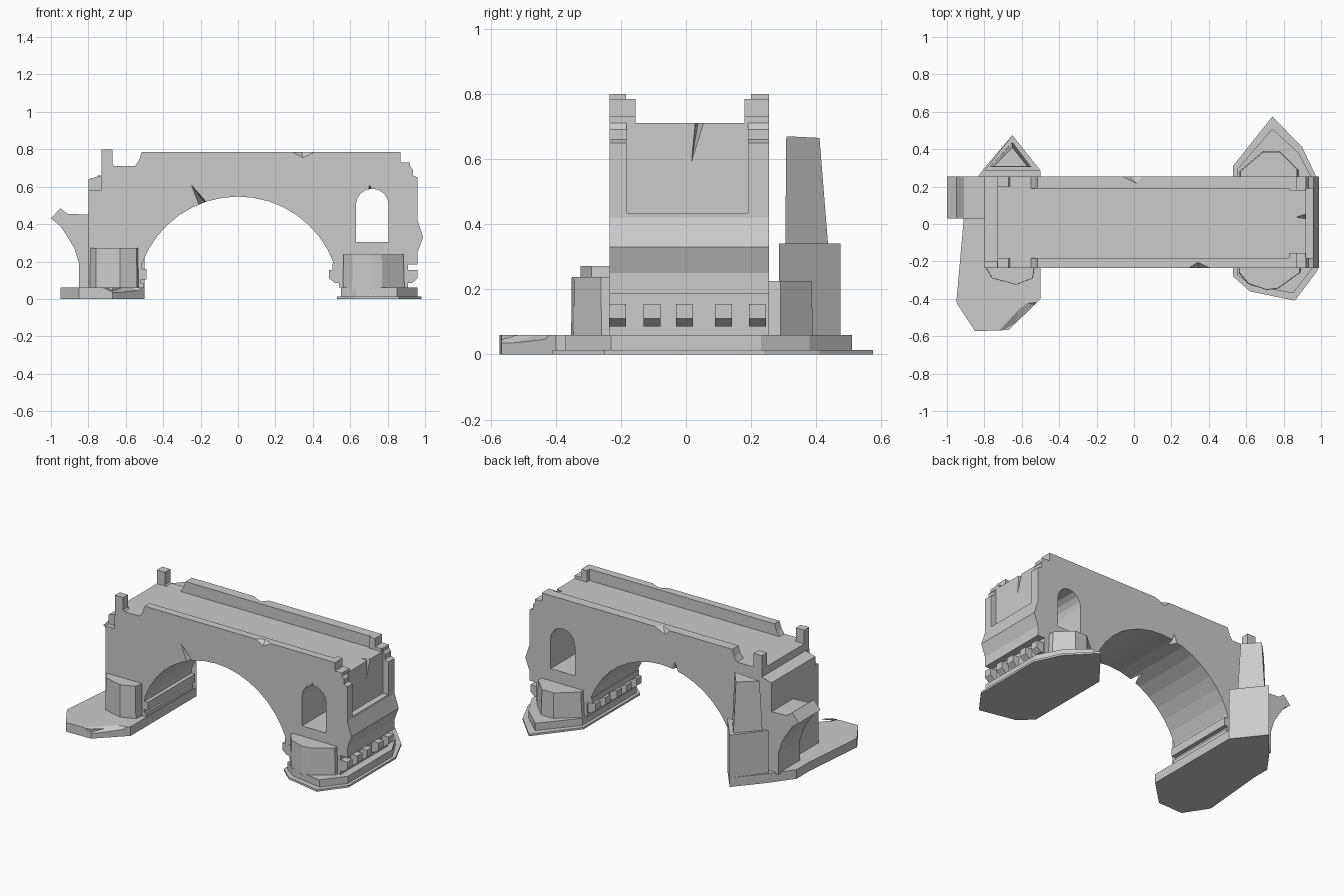
import bpy, bmesh, math
from mathutils import Vector

cube = bpy.data.objects.get("Cube")
if cube:
    bpy.data.objects.remove(cube, do_unlink=True)

stone = bpy.data.materials.new("grey stone")
stone.use_nodes = True
GREY = (0.6, 0.6, 0.6, 1)
stone.diffuse_color = GREY
stone.node_tree.nodes["Principled BSDF"].inputs["Base Color"].default_value = GREY


def finish(name, bm):
    bmesh.ops.recalc_face_normals(bm, faces=bm.faces)
    mesh = bpy.data.meshes.new(name)
    bm.to_mesh(mesh)
    bm.free()
    mesh.materials.append(stone)
    obj = bpy.data.objects.new(name, mesh)
    bpy.context.scene.collection.objects.link(obj)
    return obj


def loft(name, lower, upper):
    """Closed solid between two matching rings of points."""
    bm = bmesh.new()
    a = [bm.verts.new(p) for p in lower]
    b = [bm.verts.new(p) for p in upper]
    bm.faces.new(a)
    bm.faces.new(b)
    for i in range(len(a)):
        j = (i + 1) % len(a)
        bm.faces.new((a[i], a[j], b[j], b[i]))
    return finish(name, bm)


def side_prism(name, profile, y0, y1):
    return loft(name, [(x, y0, z) for x, z in profile], [(x, y1, z) for x, z in profile])


def plan_prism(name, plan, z0, z1, scale=1.0):
    c = sum((Vector(p) for p in plan), Vector((0, 0))) / len(plan)
    top = [c + (Vector(p) - c) * scale for p in plan]
    return loft(name, [(x, y, z0) for x, y in plan], [(p.x, p.y, z1) for p in top])


def box(name, x0, x1, y0, y1, z0, z1):
    return side_prism(name, [(x0, z0), (x1, z0), (x1, z1), (x0, z1)], y0, y1)


def wedge(name, points):
    """Convex chip cutter."""
    bm = bmesh.new()
    for p in points:
        bm.verts.new(p)
    bmesh.ops.convex_hull(bm, input=bm.verts)
    return finish(name, bm)


def cut(obj, cutter):
    cutter.hide_render = True
    mod = obj.modifiers.new("cut", 'BOOLEAN')
    mod.operation = 'DIFFERENCE'
    mod.solver = 'EXACT'
    mod.object = cutter
    bpy.context.view_layer.update()
    dg = bpy.context.evaluated_depsgraph_get()
    mesh = bpy.data.meshes.new_from_object(obj.evaluated_get(dg))
    obj.modifiers.clear()
    obj.data = mesh
    bpy.data.objects.remove(cutter, do_unlink=True)


FRONT, BACK = -0.235, 0.255
DECK = 0.71

# Main bridge body with the arch opening
R, SEG = 0.547, 16
start = math.asin(0.19 / R)
arch = []
for i in range(SEG + 1):
    a = start + (math.pi - 2 * start) * i / SEG
    arch.append((R * math.cos(a), R * math.sin(a)))
end_wall = [(-0.8, 0.06), (-0.8, 0.64), (-0.73, 0.66), (-0.73, DECK), (0.92, DECK),
            (0.935, 0.69), (0.935, 0.66), (0.96, 0.65), (0.96, 0.42), (0.99, 0.33),
            (0.96, 0.25), (0.96, 0.185), (0.91, 0.185), (0.91, 0.06)]
body = side_prism("bridge_body",
                  end_wall + [(0.54, 0.06), (0.54, 0.15)] + arch + [(-0.52, 0.06)], FRONT, BACK)

# Arched window through the pier
window = [(0.63, 0.305), (0.805, 0.305)]
for i in range(9):
    a = math.pi * i / 8
    window.append((0.718 + 0.088 * math.cos(a), 0.5 + 0.09 * math.sin(a)))
cut(body, side_prism("window_cutter", window, -0.5, 0.5))

# Recessed end panel, broken corner and chips
cut(body, box("panel_cutter", 0.92, 1.1, -0.183, 0.19, 0.435, 0.8))
cut(body, box("corner_cutter", -0.9, -0.732, -0.3, -0.2, 0.58, 0.8))
for chip in (
    [(-0.26, -0.3, 0.62), (-0.13, -0.3, 0.48), (-0.22, -0.3, 0.48),
     (-0.25, FRONT, 0.61), (-0.16, -0.1, 0.49)],
    [(0.7, -0.25, 0.62), (0.69, -0.25, 0.58), (0.73, -0.25, 0.58), (0.71, -0.2, 0.58)],
    [(-0.14, 0.3, 0.52), (-0.06, 0.3, 0.52), (-0.1, 0.27, 0.6), (-0.1, 0.18, 0.52)],
    [(0.95, 0.025, 0.73), (0.95, 0.07, 0.73), (0.925, 0.015, 0.58), (0.86, 0.04, 0.73)],
):
    cut(body, wedge("chip_cutter", chip))

# Parapets with stepped ends
rail = [(-0.55, DECK), (-0.53, 0.74), (-0.515, 0.785), (0.87, 0.785), (0.87, 0.73),
        (0.92, 0.73), (0.92, DECK)]
parapets = [side_prism("front_parapet", rail, FRONT, -0.183),
            side_prism("back_parapet", rail, 0.19, BACK)]
cut(parapets[0], wedge("chip_cutter", [(0.26, -0.25, 0.79), (0.45, -0.25, 0.79),
                                       (0.35, -0.25, 0.74), (0.34, -0.2, 0.79)]))
cut(parapets[1], wedge("chip_cutter", [(-0.1, 0.27, 0.79), (0.07, 0.27, 0.79),
                                       (-0.04, 0.27, 0.74), (0.02, 0.21, 0.79)]))

for side, y0, y1 in (("front", FRONT, -0.155), ("back", 0.18, BACK)):
    box(side + "_parapet_end", 0.83, 0.87, y0, y1, DECK, 0.785)
    box(side + "_parapet_step", 0.87, 0.918, y0, y1, DECK, 0.73)

# Broken corner posts
for side, y0, y1 in (("front", FRONT, -0.185), ("back", 0.2, BACK)):
    side_prism(side + "_post", [(-0.73, 0.66), (-0.62, 0.66), (-0.67, 0.72), (-0.67, 0.8),
                                (-0.73, 0.8)], y0, y1)

# Stump of the next arch
side_prism("broken_arch_stump",
           [(-0.79, 0.45), (-0.91, 0.455), (-0.95, 0.485), (-1.0, 0.43), (-0.95, 0.39),
            (-0.91, 0.33), (-0.875, 0.27), (-0.85, 0.19), (-0.85, 0.05), (-0.79, 0.05)],
           0.03, BACK)

# Bands and brackets on the piers
box("inner_band", -0.53, -0.49, FRONT, BACK, 0.105, 0.16)
box("inner_band_foot", -0.53, -0.505, FRONT, BACK, 0.06, 0.085)
box("inner_impost", 0.505, 0.56, FRONT, BACK, 0.155, 0.19)
for i, y in enumerate((-0.21, -0.105, -0.005, 0.115, 0.22)):
    for end, x0, x1 in (("outer", 0.9, 0.96), ("inner", 0.55, 0.487)):
        xb = (x0 + x1) / 2
        side_prism(f"{end}_bracket_{i}", [(x0, 0.085), (xb, 0.085), (x1, 0.11), (x1, 0.155),
                                          (x0, 0.155)], y - 0.026, y + 0.026)

# Pier foundations
plan_prism("left_footing", [(0.53, -0.28), (0.62, -0.36), (0.86, -0.41), (0.98, -0.25),
                            (0.98, 0.24), (0.9, 0.41), (0.74, 0.575), (0.53, 0.31)], 0, 0.013)
plan_prism("left_plinth", [(0.55, -0.27), (0.63, -0.33), (0.85, -0.37), (0.96, -0.23),
                           (0.96, 0.23), (0.88, 0.38), (0.74, 0.51), (0.55, 0.29)], 0.012, 0.06)
footing = plan_prism("right_footing",
                     [(-0.95, -0.42), (-0.85, -0.573), (-0.67, -0.567), (-0.5, -0.4),
                      (-0.5, 0.285), (-0.65, 0.475), (-0.8, 0.3), (-0.91, 0.15),
                      (-0.91, 0.03)], 0, 0.06)
cut(footing, wedge("chip_cutter", [(-0.75, -0.58, 0.07), (-0.66, -0.6, 0.015),
                                   (-0.45, -0.4, 0.07), (-0.45, -0.45, 0.015),
                                   (-0.6, -0.42, 0.07)]))

# Low cutwaters
plan_prism("left_front_cutwater", [(0.56, -0.22), (0.56, -0.26), (0.61, -0.32), (0.71, -0.353),
                                   (0.77, -0.345), (0.89, -0.26), (0.89, -0.22)], 0.05, 0.238, 0.97)
plan_prism("left_back_cutwater", [(0.56, 0.24), (0.56, 0.28), (0.69, 0.39), (0.78, 0.39),
                                  (0.88, 0.29), (0.88, 0.24)], 0.05, 0.225, 0.95)
plan_prism("right_front_cutwater", [(-0.8, -0.22), (-0.76, -0.29), (-0.63, -0.325),
                                    (-0.54, -0.29), (-0.53, -0.22)], 0.05, 0.272, 0.98)

# Tall broken cutwater tower standing just clear of the wall
plan_prism("tower_base", [(-0.8, 0.285), (-0.5, 0.285), (-0.65, 0.475)], 0.05, 0.34)
loft("tower_shaft",
     [(-0.77, 0.305, 0.33), (-0.55, 0.305, 0.33), (-0.65, 0.437, 0.33)],
     [(-0.75, 0.308, 0.66), (-0.57, 0.308, 0.67), (-0.65, 0.41, 0.665)])
